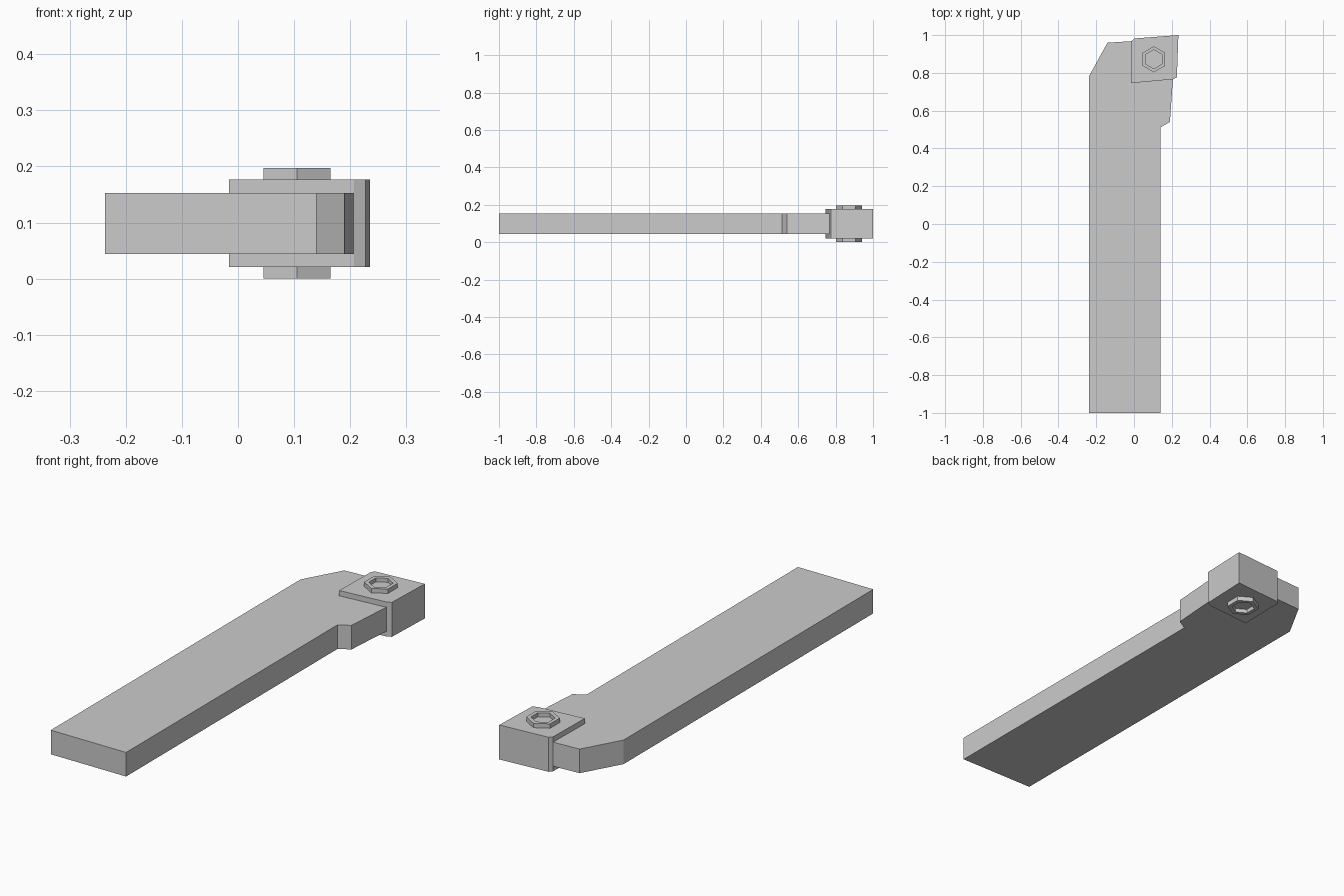
import bpy, bmesh
from math import sin, cos, tau

if "Cube" in bpy.data.objects:
    bpy.data.objects.remove(bpy.data.objects["Cube"])


def make_object(name, bm):
    bmesh.ops.recalc_face_normals(bm, faces=bm.faces)
    mesh = bpy.data.meshes.new(name)
    bm.to_mesh(mesh)
    bm.free()
    obj = bpy.data.objects.new(name, mesh)
    bpy.context.collection.objects.link(obj)
    return obj


def prism(points, z0, z1):
    """Extrude a flat outline from z0 up to z1."""
    bm = bmesh.new()
    base = bm.faces.new([bm.verts.new((x, y, z0)) for x, y in points])
    top = bmesh.ops.extrude_face_region(bm, geom=[base], use_keep_orig=True)
    for v in top["geom"]:
        if isinstance(v, bmesh.types.BMVert):
            v.co.z = z1
    bmesh.ops.recalc_face_normals(bm, faces=bm.faces)
    return bm


# Shank: long bar with clipped corner, side shoulder and pocket for the insert
shank = [(-0.237, -1), (0.14, -1), (0.14, 0.512), (0.19, 0.54), (0.206, 0.768),
         (-0.014, 0.748), (-0.01, 0.968), (-0.14, 0.96), (-0.237, 0.785)]
make_object("shank", prism(shank, 0.044, 0.153))

# Cutting insert: skewed block with two trimmed corners
insert = [(-0.016, 0.746), (0.207, 0.766), (0.227, 0.776), (0.235, 1.0),
          (0.0, 0.982), (-0.012, 0.968)]
make_object("cutting_insert", prism(insert, 0.021, 0.177))

# Clamp screw: hexagonal prism through the insert with a hex socket at each end
hexagon = [(0.105 + 0.069 * sin(tau * i / 6), 0.872 + 0.069 * cos(tau * i / 6))
           for i in range(6)]
bm = prism(hexagon, 0.0, 0.197)
for cap in [f for f in bm.faces if abs(f.normal.z) > 0.9]:
    inward = -cap.normal.copy()
    bmesh.ops.inset_individual(bm, faces=[cap], thickness=0.019)
    floor = bmesh.ops.extrude_discrete_faces(bm, faces=[cap])["faces"][0]
    bmesh.ops.translate(bm, verts=floor.verts, vec=inward * 0.018)
make_object("clamp_screw", bm)
